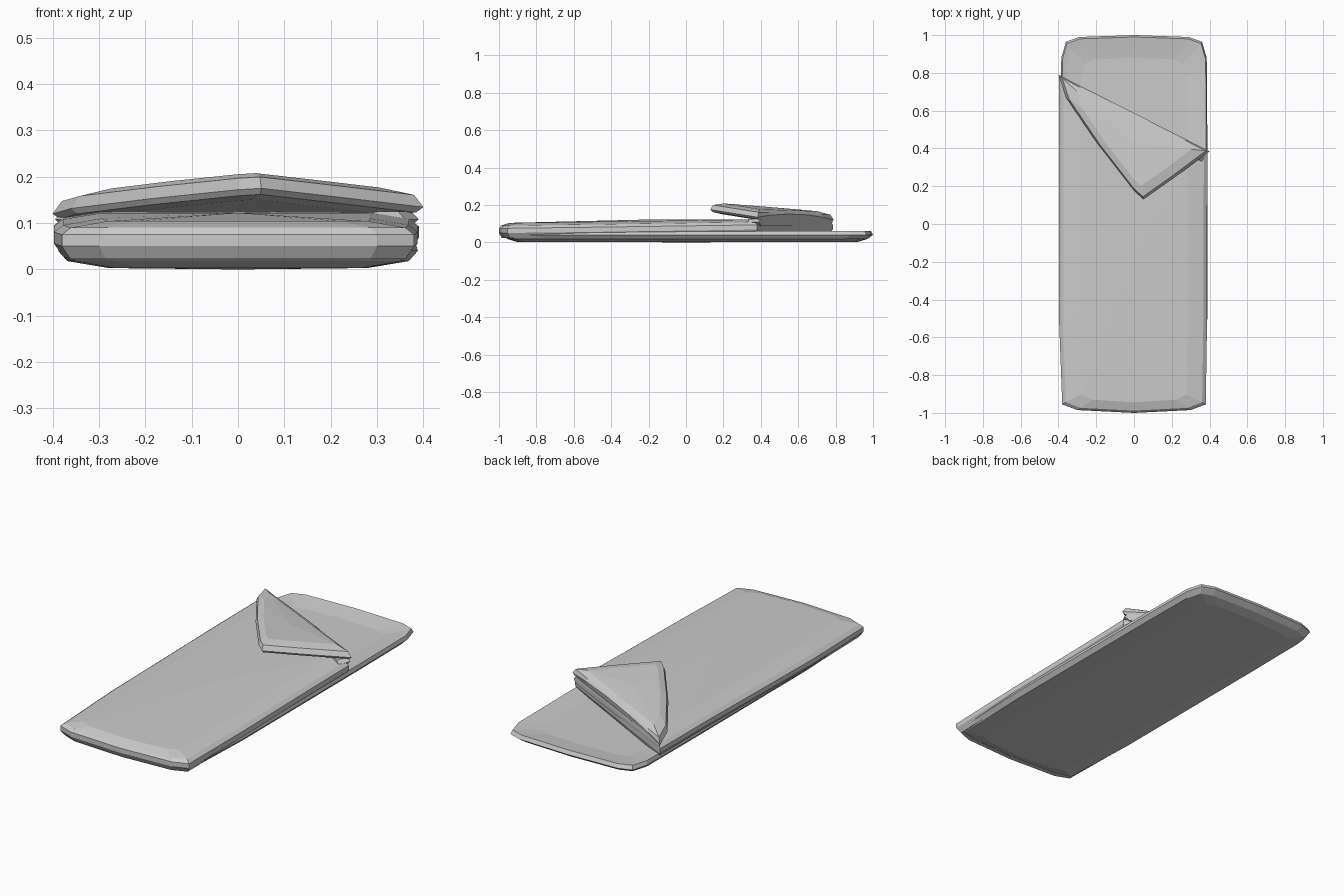
import bpy

if "Cube" in bpy.data.objects:
    bpy.data.objects.remove(bpy.data.objects["Cube"])


def pillow(name, outline, centre, rings, bottom, top):
    """Loft rings scaled from one outline; every ring is (sx, sy, height function)."""
    cx, cy = centre
    n = len(outline)
    verts, faces = [], []
    for sx, sy, height in rings:
        for x, y in outline:
            px, py = cx + (x - cx) * sx, cy + (y - cy) * sy
            verts.append((px, py, height(px, py)))
    for r in range(len(rings) - 1):
        for i in range(n):
            j = (i + 1) % n
            a = r * n
            faces.append((a + i, a + j, a + n + j, a + n + i))
    low = len(verts)
    verts += [(cx, cy, bottom), (cx, cy, top)]
    last = (len(rings) - 1) * n
    for i in range(n):
        j = (i + 1) % n
        faces.append((low, j, i))
        faces.append((low + 1, last + i, last + j))
    mesh = bpy.data.meshes.new(name)
    mesh.from_pydata(verts, [], faces)
    mesh.update()
    obj = bpy.data.objects.new(name, mesh)
    bpy.context.collection.objects.link(obj)
    return obj


def level(z):
    return lambda x, y: z


def mix(a, b, t):
    return a + (b - a) * t


# padded lower layer with a dished head end
half = [(.388, -.5), (.388, 0), (.388, .5), (.385, .88), (.36, .965), (.29, .99)]
base_outline = [(0, -.985), (.28, -.97), (.37, -.945)] + half + [(0, 1)]
base_outline += [(-x, y) for x, y in reversed(half)] + [(-.37, -.945), (-.28, -.97)]
pillow("lower_layer", base_outline, (0, 0), [
    (.72, .92, level(.003)),
    (.95, .97, level(.018)),
    (1, 1, level(.04)),
    (.985, .99, level(.06)),
    (.93, .955, level(.055)),
    (.72, .88, level(.045)),
], 0, .045)

# upper cover, cut diagonally along the fold
fold = [(mix(.39, -.397, t), mix(.38, .785, t)) for t in (0, .15, .35, .6, .85, 1)]
cover_outline = [(-.38, -.955), (-.30, -.985), (0, -1), (.30, -.985), (.38, -.955),
                 (.387, -.5), (.387, 0)] + fold + [(-.397, .4), (-.397, 0), (-.397, -.5)]


def rise(z):
    return lambda x, y: z + .02 * min(1, max(0, (y + .9) / 1.4))


pillow("upper_cover", cover_outline, (0, -.2), [
    (.95, .98, rise(.022)),
    (1, 1, rise(.05)),
    (1, 1, rise(.075)),
    (.95, .985, rise(.09)),
    (.74, .93, rise(.104)),
], .04, .122)


# turned back corner of the cover
def slope(dz):
    return lambda x, y: .191 - .037 * x - .1085 * y + dz


def fold_edge(x, y):
    line = .585 - .515 * x
    bulge = max(0, 1 - (x / .4) ** 2) if y > line - .03 else 0
    return slope(.024 * bulge)(x, y)


flap_fold = [(mix(.4, -.4, t), mix(.385, .79, t)) for t in (0, .15, .4, .65, .87, 1)]
flap_outline = flap_fold + [(-.36, .67), (-.19, .42), (0, .175), (.05, .13), (.22, .25)]
pillow("folded_flap", flap_outline, (0, .43), [
    (.8, .8, slope(-.018)),
    (.96, .96, slope(-.012)),
    (1, 1, fold_edge),
    (.95, .95, slope(.026)),
    (.76, .76, slope(.04)),
], .124, .19)

# crease roll joining the cover to the flap
roll = []
for t in (0, .15, .4, .65, .87, 1):
    roll.append((mix(.39, -.395, t), mix(.39, .785, t)))
roll += [(mix(-.36, .36, t), mix(.71, .33, t)) for t in (0, .3, .65, 1)]
pillow("fold_crease", roll, (0, .56), [
    (.94, .94, level(.088)),
    (1, 1, level(.108)),
    (.96, .96, level(.125)),
], .09, .125)
